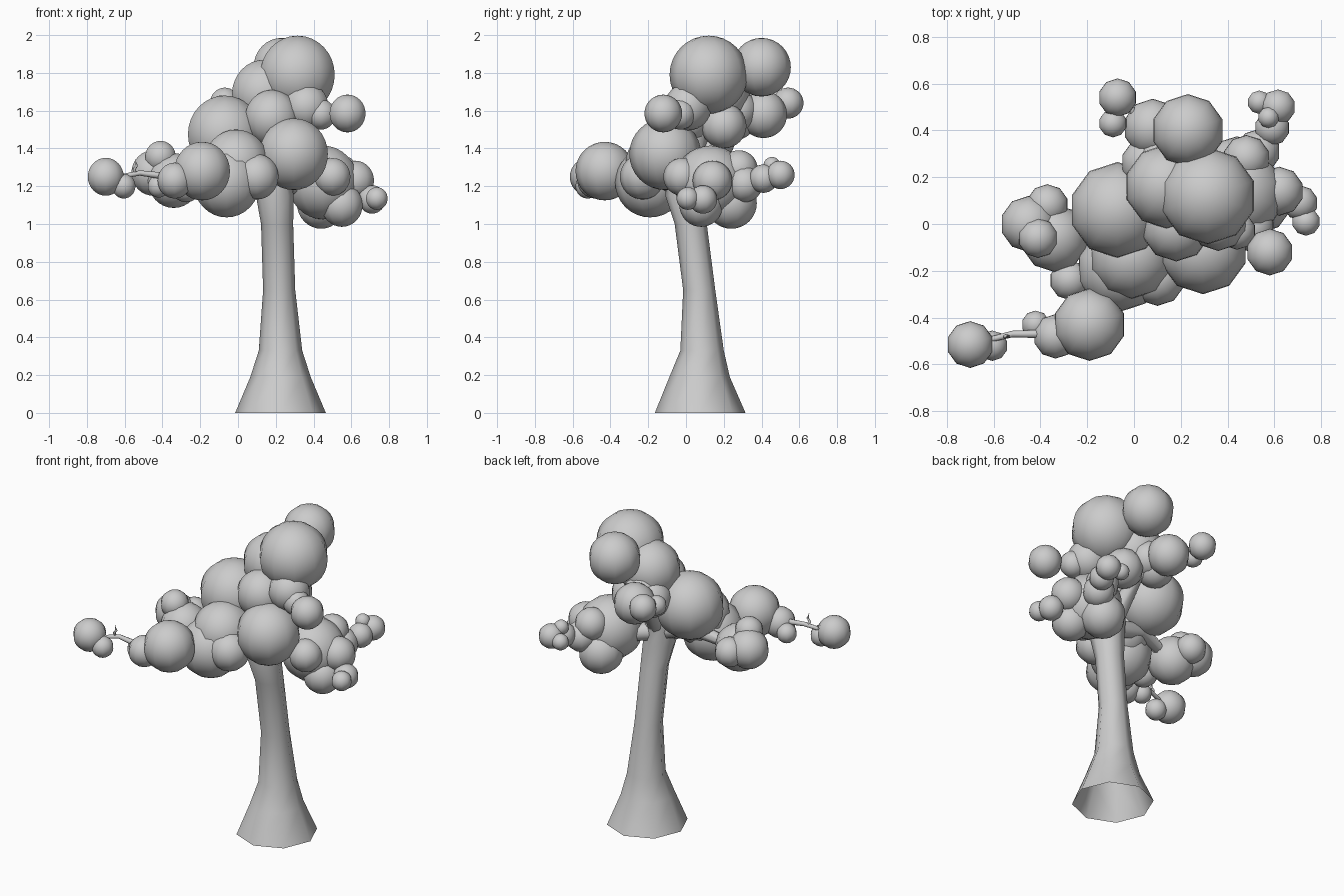
import bpy, bmesh, math
from mathutils import Vector, Matrix


def finish(bm, name):
    me = bpy.data.meshes.new(name)
    bm.normal_update()
    for f in bm.faces:
        f.smooth = True
    bm.to_mesh(me)
    bm.free()
    ob = bpy.data.objects.new(name, me)
    bpy.context.collection.objects.link(ob)
    return ob


def tube(name, pts, sides, level=False):
    """Tapered tube through (x, y, z, radius) points, with open ends."""
    bm = bmesh.new()
    rings = []
    for i, p in enumerate(pts):
        c = Vector(p[:3])
        a, b = Vector(pts[max(i - 1, 0)][:3]), Vector(pts[min(i + 1, len(pts) - 1)][:3])
        rot = Matrix.Identity(3) if level else (b - a).to_track_quat('Z', 'Y').to_matrix()
        ring = []
        for k in range(sides):
            t = 2 * math.pi * k / sides
            ring.append(bm.verts.new(c + rot @ Vector((math.cos(t), math.sin(t), 0)) * p[3]))
        rings.append(ring)
    for lo, hi in zip(rings, rings[1:]):
        for k in range(sides):
            n = (k + 1) % sides
            bm.faces.new((lo[k], lo[n], hi[n], hi[k]))
    return finish(bm, name)


def foliage(name, balls):
    """Cluster of ten-sided leaf balls given as (x, y, z, radius)."""
    bm = bmesh.new()
    for x, y, z, r in balls:
        bmesh.ops.create_uvsphere(bm, u_segments=10, v_segments=16, radius=r,
                                  matrix=Matrix.Translation((x, y, z)))
    return finish(bm, name)


# Flared, leaning trunk
tube("trunk", [(.225, .075, 0, .24), (.225, .072, .19, .16), (.225, .085, .33, .115),
               (.218, .07, .65, .085), (.207, .025, 1.0, .085), (.195, -.01, 1.15, .1),
               (.18, 0, 1.3, .09), (.2, .06, 1.5, .06), (.25, .1, 1.75, .03)], 8, True)

# Branches running to each foliage cluster
start = (.19, 0, 1.22, .06)
for name, path in {
    "front_left_branch": [(-.05, -.19, 1.22, .05), (-.2, -.43, 1.27, .03), (-.4, -.47, 1.255, .018),
                          (-.52, -.47, 1.27, .014), (-.68, -.51, 1.24, .01)],
    "left_branch": [(-.05, 0, 1.3, .05), (-.34, -.06, 1.22, .025), (-.45, 0, 1.26, .01)],
    "right_branch": [(.45, .12, 1.2, .05), (.6, .12, 1.12, .025), (.74, .01, 1.13, .01)],
    "back_right_branch": [(.45, .2, 1.2, .05), (.55, .34, 1.22, .025), (.61, .5, 1.26, .01)],
    "upper_right_branch": [(.25, 0, 1.5, .04), (.4, 0, 1.6, .025), (.58, -.12, 1.585, .01)],
    "back_branch": [(.15, .2, 1.5, .04), (.08, .41, 1.58, .025), (-.07, .54, 1.64, .01)],
}.items():
    tube(name, [start] + path, 8)
tube("twig", [(-.54, -.475, 1.265, .01), (-.55, -.48, 1.29, .009), (-.535, -.48, 1.31, .007),
              (-.545, -.48, 1.34, .002)], 6)

# Foliage clusters
foliage("crown_foliage", [
    (.315, .12, 1.79, .207), (.23, .40, 1.83, .155), (.14, .16, 1.69, .18),
    (.18, -.01, 1.56, .15), (.25, .2, 1.52, .12)])
foliage("centre_foliage", [
    (-.07, .06, 1.475, .205), (.295, -.11, 1.37, .19), (-.01, -.14, 1.32, .18),
    (-.06, -.19, 1.22, .185), (.1, -.23, 1.25, .12)])
foliage("front_left_foliage", [
    (-.19, -.43, 1.28, .155), (-.335, -.48, 1.23, .095), (-.42, -.43, 1.2, .06),
    (-.70, -.515, 1.25, .1), (-.605, -.52, 1.2, .065)])
foliage("left_foliage", [
    (-.45, 0, 1.27, .12), (-.41, -.06, 1.355, .085), (-.37, .08, 1.26, .09),
    (-.34, -.06, 1.23, .145), (-.275, -.24, 1.2, .085)])
foliage("right_foliage", [
    (.45, .13, 1.22, .195), (.44, .24, 1.11, .135), (.55, .08, 1.1, .115),
    (.62, .14, 1.23, .105), (.71, .09, 1.13, .075), (.735, .01, 1.135, .06),
    (.5, -.02, 1.25, .1)])
foliage("back_right_foliage", [
    (.53, .31, 1.21, .095), (.59, .41, 1.24, .075), (.615, .5, 1.26, .075),
    (.535, .52, 1.25, .05), (.575, .455, 1.31, .045), (.48, .28, 1.29, .1)])
foliage("upper_right_foliage", [
    (.36, .01, 1.62, .125), (.44, -.03, 1.58, .08), (.58, -.12, 1.585, .1)])
foliage("back_foliage", [
    (.08, .41, 1.58, .125), (.06, .26, 1.56, .115), (-.07, .54, 1.64, .082),
    (-.09, .43, 1.62, .06), (.12, .27, 1.6, .11)])
